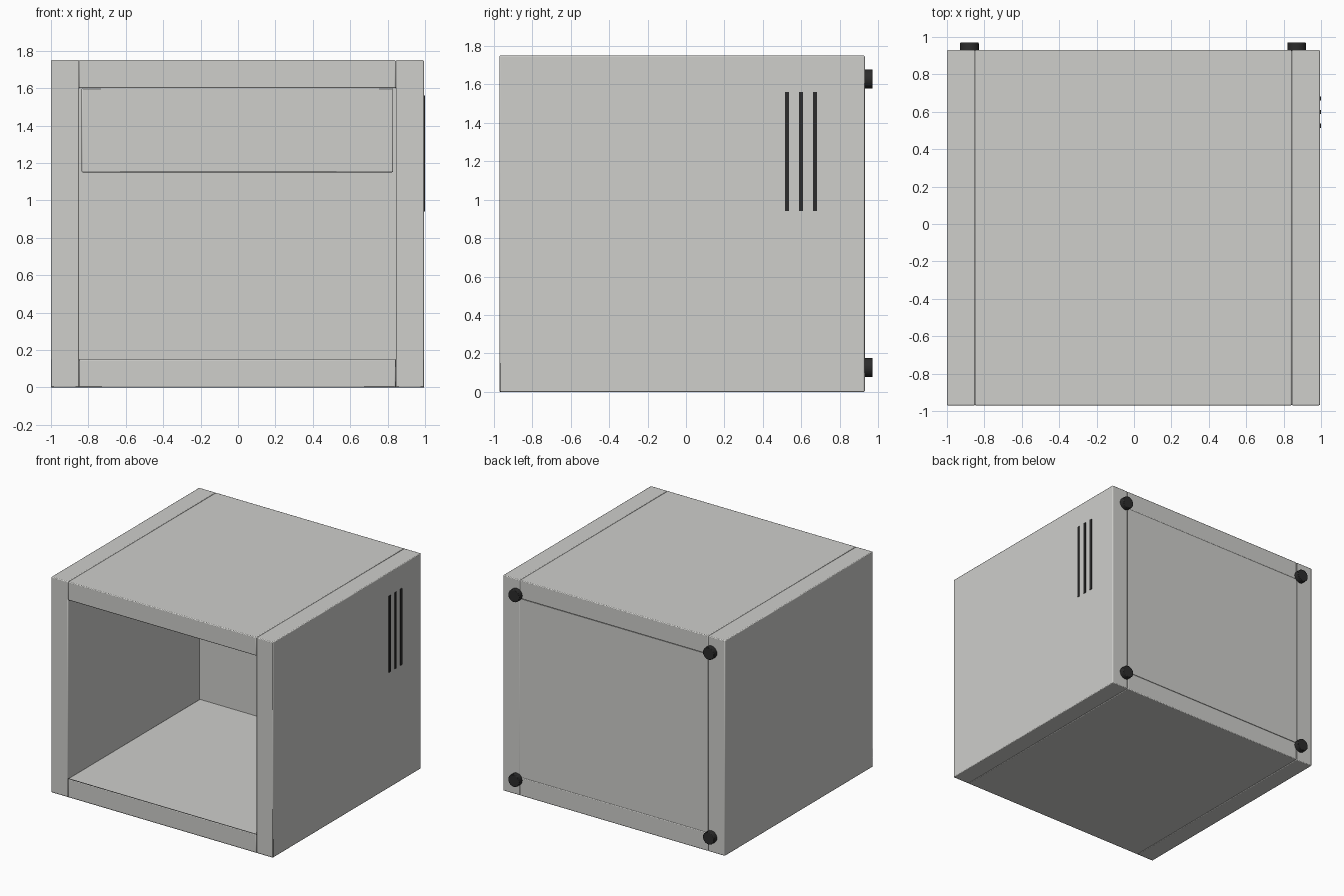
import bpy
import math

cube = bpy.data.objects.get("Cube")
if cube:
    bpy.data.objects.remove(cube, do_unlink=True)


def make_material(name, rgb, rough):
    m = bpy.data.materials.new(name)
    m.use_nodes = True
    m.diffuse_color = (*rgb, 1)
    bsdf = m.node_tree.nodes["Principled BSDF"]
    bsdf.inputs["Base Color"].default_value = (*rgb, 1)
    bsdf.inputs["Roughness"].default_value = rough
    return m


GREY = make_material("light grey", (0.62, 0.62, 0.60), 0.5)
BLACK = make_material("soft black", (0.025, 0.025, 0.025), 0.6)


def finish(obj, name, mat, bevel):
    obj.name = name
    obj.data.materials.append(mat)
    if bevel:
        mod = obj.modifiers.new("rounded edges", "BEVEL")
        mod.width = bevel
        mod.segments = 2
        bpy.ops.object.shade_smooth_by_angle(angle=math.radians(50))
    return obj


def box(name, x, y, z, mat=GREY, bevel=0.006):
    """Box spanning the given (low, high) ranges."""
    spans = (x, y, z)
    bpy.ops.mesh.primitive_cube_add(size=1, location=[sum(s) / 2 for s in spans])
    obj = bpy.context.object
    obj.scale = [s[1] - s[0] for s in spans]
    bpy.ops.object.transform_apply(location=False, rotation=False, scale=True)
    return finish(obj, name, mat, bevel)


# Overall extents and board thickness
LEFT, RIGHT = -1.0, 0.994
FRONT, BACK = -0.97, 0.93
HEIGHT, BOARD = 1.75, 0.15
depth = (FRONT, BACK)
inner = (LEFT + BOARD, RIGHT - BOARD)

# Cabinet shell
box("right_wall", (LEFT, inner[0]), depth, (0, HEIGHT))
box("left_wall", (inner[1], RIGHT), depth, (0, HEIGHT))
box("top_board", inner, depth, (HEIGHT - BOARD, HEIGHT))
box("bottom_board", inner, depth, (0, BOARD))
box("back_panel", inner, (0.72, BACK), (BOARD, HEIGHT - BOARD), bevel=0)

# Housing under the top board at the rear of the interior
box("inner_housing", (inner[0] + 0.014, inner[1] - 0.014), (0.3, 0.72),
    (1.15, HEIGHT - BOARD))

# Dark strip just behind the lower front edge, showing in the seams
box("front_base_strip", (LEFT, RIGHT), (FRONT + 0.002, FRONT + 0.008),
    (0, BOARD), BLACK, 0)

# Vent slots on one side
for i in range(3):
    y = 0.525 + i * 0.073
    box(f"vent_slot_{i + 1}", (RIGHT - 0.003, 1.0), (y - 0.011, y + 0.011),
        (0.94, 1.56), BLACK, 0)

# Round bumpers on the back corners
for side, x in (("right", -0.88), ("left", 0.87)):
    for level, z in (("lower", 0.127), ("upper", 1.628)):
        bpy.ops.mesh.primitive_cylinder_add(
            vertices=20, radius=0.05, depth=0.045,
            location=(x, 0.9475, z), rotation=(math.pi / 2, 0, 0))
        finish(bpy.context.object, f"{level}_{side}_bumper", BLACK, 0.004)
